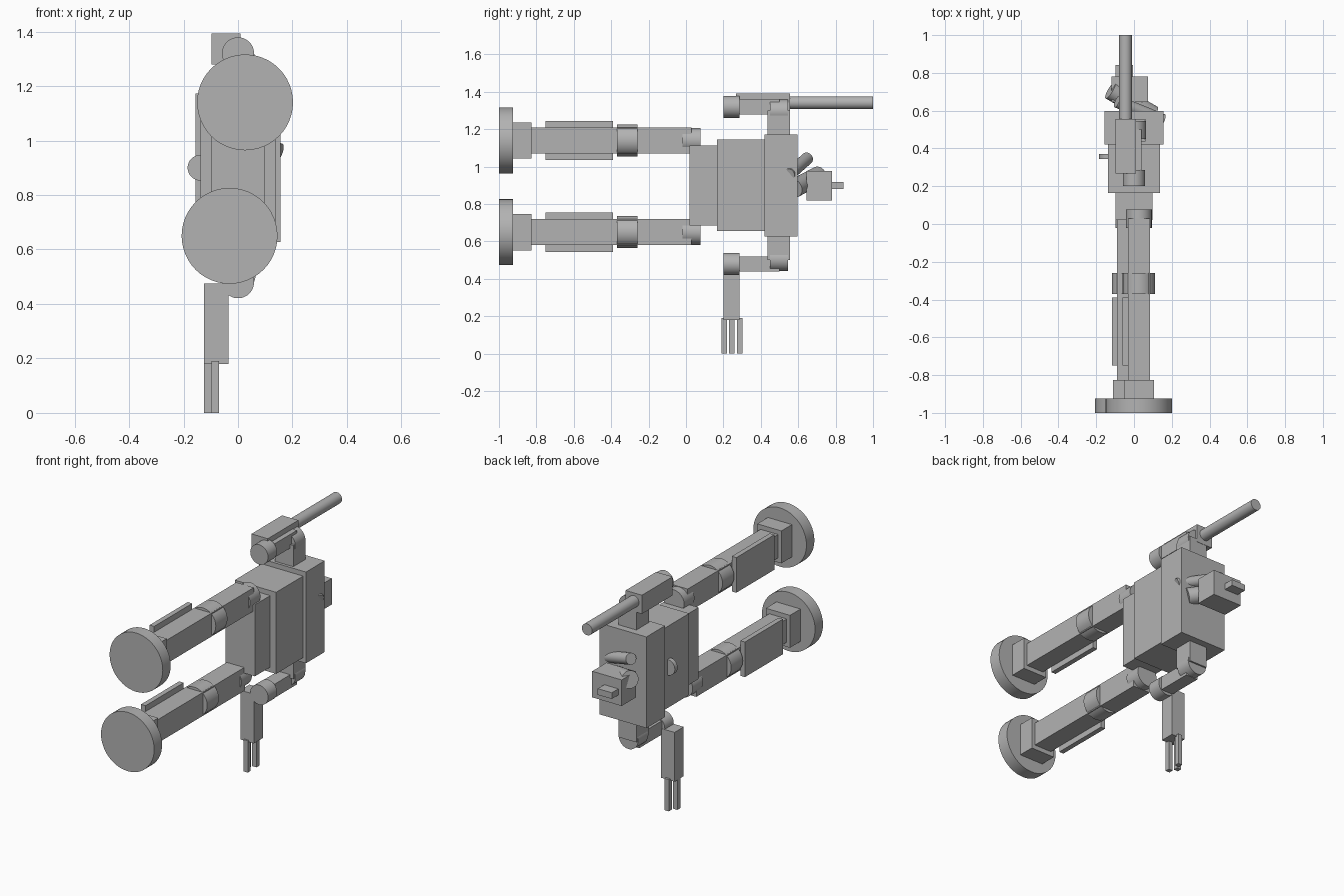
import bpy
from math import radians
from mathutils import Vector

if "Cube" in bpy.data.objects:
    bpy.data.objects.remove(bpy.data.objects["Cube"], do_unlink=True)

COLOUR = (0.45, 0.45, 0.45, 1)
grey = bpy.data.materials.new("plain_grey")
grey.diffuse_color = COLOUR
grey.use_nodes = True
grey.node_tree.nodes["Principled BSDF"].inputs["Base Color"].default_value = COLOUR


def finish(name):
    obj = bpy.context.object
    obj.name = name
    obj.data.materials.append(grey)
    return obj


def box(name, x, y, z):
    """Box from (low, high) ranges along each axis."""
    ranges = (x, y, z)
    bpy.ops.mesh.primitive_cube_add(size=1, location=[(a + b) / 2 for a, b in ranges])
    obj = finish(name)
    obj.scale = [b - a for a, b in ranges]
    bpy.ops.object.transform_apply(location=False, rotation=False, scale=True)
    return obj


def rod(name, start, end, radius):
    """Smooth cylinder between two points."""
    a, b = Vector(start), Vector(end)
    bpy.ops.mesh.primitive_cylinder_add(vertices=48, radius=radius, depth=(b - a).length,
                                        location=(a + b) / 2)
    obj = finish(name)
    obj.rotation_euler = (b - a).to_track_quat("Z", "Y").to_euler()
    bpy.ops.object.shade_smooth_by_angle(angle=radians(40))
    return obj


def around(centre, half):
    return (centre - half, centre + half)


# Torso, three stacked blocks
MID = 0.9
box("waist", around(0, 0.098), (0.02, 0.17), around(MID, 0.214))
box("abdomen", around(0, 0.137), (0.165, 0.43), around(MID, 0.244))
box("chest", around(0, 0.156), (0.42, 0.597), around(MID, 0.273))
rod("side_dial", (-0.138, 0.343, MID), (-0.138, 0.37, MID), 0.047)

# Head, neck and the slanted tube above it
rod("neck", (0.1, 0.577, 0.883), (-0.125, 0.708, 0.952), 0.05)
rod("shoulder_tube", (0.152, 0.55, 0.957), (-0.09, 0.648, 1.044), 0.033)
box("head", (-0.12, 0.075), (0.645, 0.78), (0.82, 0.976))
box("snout", (-0.098, -0.005), (0.77, 0.842), (0.88, 0.917))

# Legs
for side, x, z in (("left", 0.026, 1.14), ("right", -0.031, 0.65)):
    box(side + "_thigh", around(x, 0.058), (-0.3, 0.03), around(z, 0.07))
    box(side + "_shin", around(x, 0.058), (-0.83, -0.3), around(z, 0.07))
    box(side + "_shin_plate", (x - 0.086, x - 0.056), (-0.75, -0.39), around(z, 0.105))
    box(side + "_ankle", around(x, 0.08), (-0.93, -0.825), around(z, 0.097))
    rod(side + "_hip", (x, -0.02, z), (x, 0.078, z), 0.068)
    rod(side + "_knee", (x, -0.37, z), (x, -0.26, z), 0.086)
    rod(side + "_foot", (x, -1, z), (x, -0.925, z), 0.176)

# Upper arms, mirrored about the torso middle
for side, sign in (("left", 1), ("right", -1)):
    def level(offset):
        return MID + sign * offset
    box(side + "_shoulder_block", around(0, 0.06), (0.437, 0.555),
        sorted((level(0.25), level(0.4))))
    rod(side + "_shoulder_joint", (0, 0.45, level(0.395)), (0, 0.545, level(0.395)), 0.064)
    box(side + "_upper_arm", around(0, 0.04), (0.27, 0.5), around(level(0.42), 0.041))
    rod(side + "_elbow", (0, 0.2, level(0.42)), (0, 0.285, level(0.42)), 0.059)

# Left forearm carries a long barrel
box("barrel_housing", (-0.098, 0.01), (0.267, 0.557), (1.28, 1.392))
rod("barrel", (-0.045, 0.5, 1.342), (-0.045, 1, 1.342), 0.034)

# Right forearm hangs down and ends in three fingers
box("right_forearm", (-0.125, -0.035), (0.2, 0.287), (0.18, 0.475))
for name, x, y in (("near_finger", -0.083, 0.205), ("far_finger", -0.083, 0.287),
                   ("thumb", -0.11, 0.245)):
    box(name, around(x, 0.014), around(y, 0.014), (0, 0.19))
